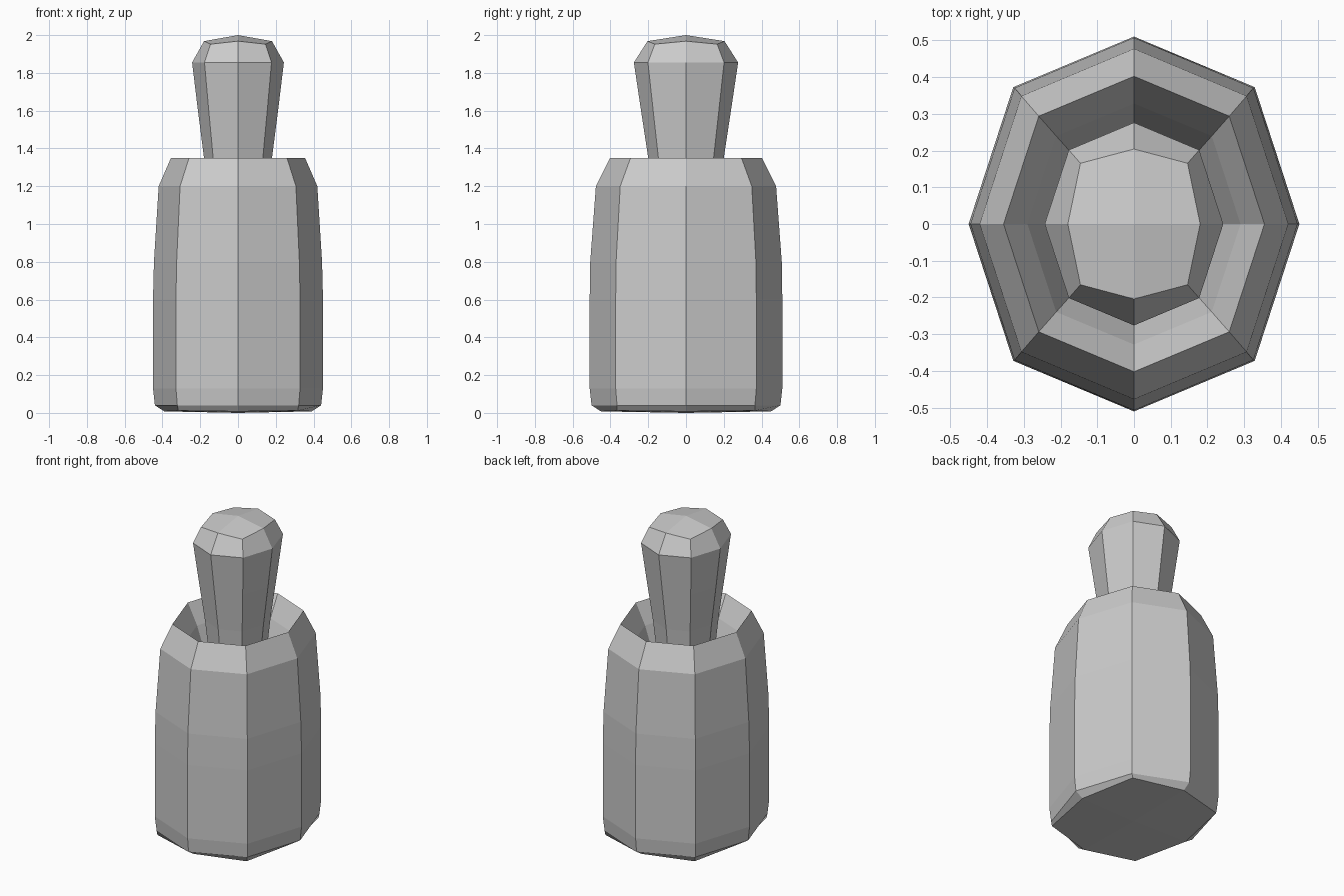
import bpy, bmesh

if "Cube" in bpy.data.objects:
    bpy.data.objects.remove(bpy.data.objects["Cube"])

grey = bpy.data.materials.new("plain grey")
grey.diffuse_color = (0.6, 0.6, 0.6, 1)
grey.use_nodes = True
grey.node_tree.nodes["Principled BSDF"].inputs["Base Color"].default_value = grey.diffuse_color


def ring(bm, rx, ry, z, diag=0.73, drop=0.0):
    """Eight-sided oval ring; diagonal corners scaled by diag, moved by drop."""
    d = diag
    pattern = [(1, 0), (d, d), (0, 1), (-d, d), (-1, 0), (-d, -d), (0, -1), (d, -d)]
    return [bm.verts.new((rx * x, ry * y, z + (drop if i % 2 else 0)))
            for i, (x, y) in enumerate(pattern)]


def cap(bm, loop, z):
    """Four shallow quads meeting at a centre point."""
    c = bm.verts.new((0, 0, z))
    for i in range(0, 8, 2):
        bm.faces.new((c, loop[i], loop[i + 1], loop[(i + 2) % 8]))


# Rings as (x radius, y radius, height, diagonal scale, diagonal drop)
profile = [
    # body: chamfered base, walls, shoulder and rim
    (0.39, 0.45, 0.008, 0.81, 0.004),
    (0.44, 0.50, 0.04),
    (0.45, 0.51, 0.13),
    (0.45, 0.51, 0.60),
    (0.445, 0.507, 0.80),
    (0.42, 0.477, 1.20),
    (0.355, 0.402, 1.35),
    # funnel inside the rim, narrowing to the stopper root
    (0.29, 0.328, 1.22),
    (0.22, 0.25, 1.02),
    (0.145, 0.16, 1.00),
    # stopper: flared stem and rounded head
    (0.18, 0.20, 1.35),
    (0.212, 0.238, 1.60),
    (0.243, 0.276, 1.855),
    (0.18, 0.204, 1.968, 0.81, -0.016),
]

bm = bmesh.new()
loops = [ring(bm, *p) for p in profile]
for a, b in zip(loops, loops[1:]):
    for i in range(8):
        j = (i + 1) % 8
        bm.faces.new((a[i], a[j], b[j], b[i]))
cap(bm, loops[0], 0.0)
cap(bm, loops[-1], 2.0)
bmesh.ops.recalc_face_normals(bm, faces=bm.faces)

mesh = bpy.data.meshes.new("stoppered_bottle")
bm.to_mesh(mesh)
bm.free()
mesh.materials.append(grey)
bottle = bpy.data.objects.new("stoppered_bottle", mesh)
bpy.context.collection.objects.link(bottle)
